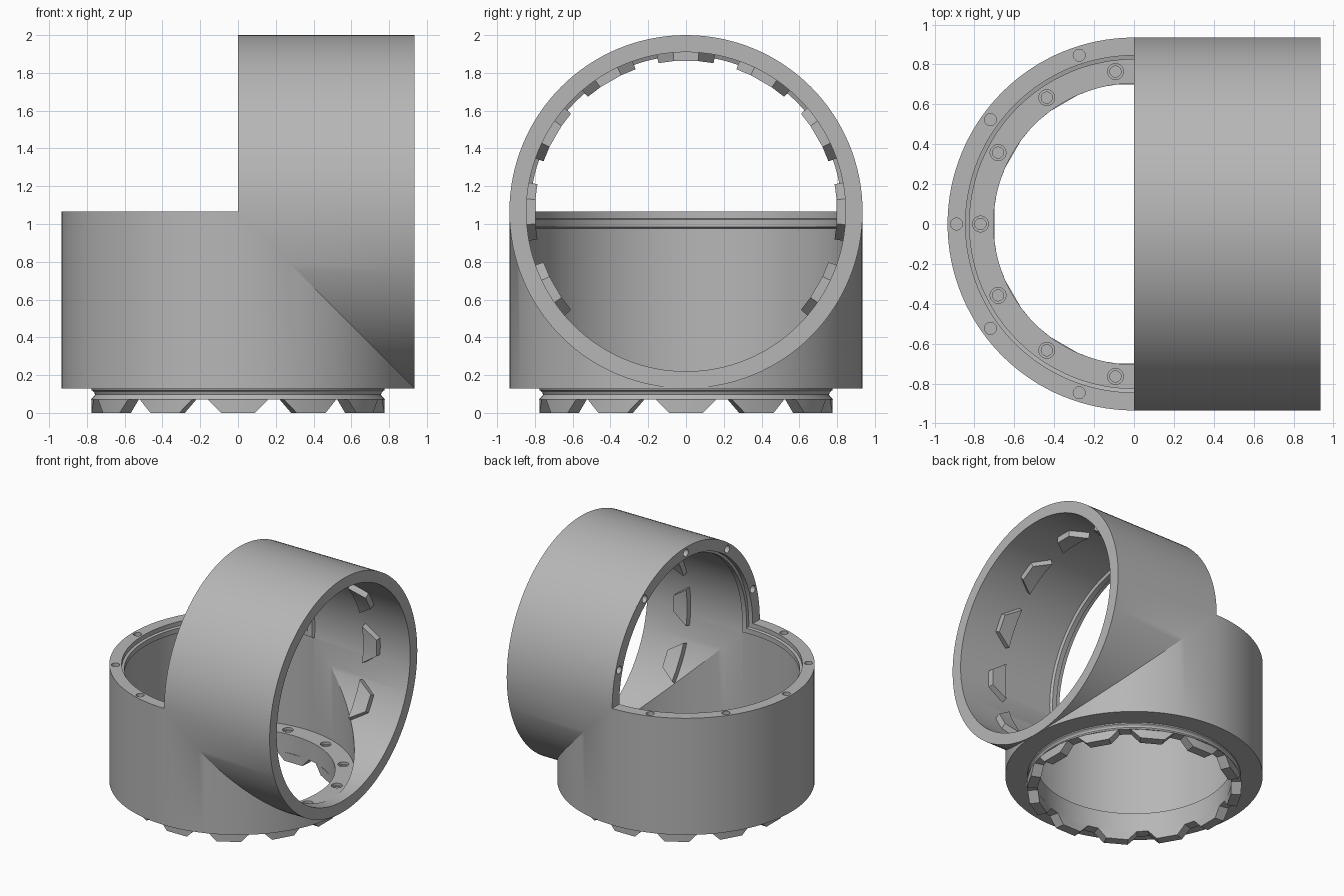
import bpy, bmesh
from math import sin, cos, radians, tau
from mathutils import Matrix, Vector

if "Cube" in bpy.data.objects:
    bpy.data.objects.remove(bpy.data.objects["Cube"])

R, BORE, NECK = 0.935, 0.845, 0.705      # outer wall, inner wall, neck opening
CENTRE = Matrix.Translation((0, 0, 2 - R))
# Mirrors the upright branch across the mitre plane into the sideways branch
FLIP = Matrix(((0, 0, -1, 0), (0, 1, 0, 0), (-1, 0, 0, 0), (0, 0, 0, 1)))

grey = bpy.data.materials.new("plain grey")
grey.use_nodes = True
grey.diffuse_color = (0.47, 0.47, 0.47, 1)
grey.node_tree.nodes["Principled BSDF"].inputs["Base Color"].default_value = grey.diffuse_color


def lathe(bm, profile, steps, matrix=Matrix()):
    """Revolve a closed (radius, height) profile about z."""
    rings = []
    for i in range(steps):
        a = tau * i / steps
        rings.append([bm.verts.new(matrix @ Vector((r * cos(a), r * sin(a), z)))
                      for r, z in profile])
    n = len(profile)
    for i in range(steps):
        p, q = rings[i], rings[(i + 1) % steps]
        for j in range(n):
            k = (j + 1) % n
            if profile[j][0] or profile[k][0]:
                bm.faces.new((p[j], q[j], q[k], p[k]))


def tooth(bm, angle, r_in, r_out, base, tip, half_base, half_tip):
    """Trapezoid tooth wrapped on a ring about z, from base height to tip height."""
    rows = []
    for da, z in ((-half_base, base), (-half_tip, tip), (half_tip, tip), (half_base, base)):
        a = radians(angle + da)
        rows.append([(r_in, a, z), (r_out, a, z)])
    # base edge points below the tip corners
    for da in (half_tip, -half_tip):
        a = radians(angle + da)
        rows.append([(r_in, a, base), (r_out, a, base)])
    v = [[bm.verts.new((r * cos(a), r * sin(a), z)) for r, a, z in row] for row in rows]
    for i in range(6):
        p, q = v[i], v[(i + 1) % 6]
        bm.faces.new((p[0], q[0], q[1], p[1]))
    for side in (0, 1):
        for loop in ((0, 1, 5), (1, 2, 4, 5), (2, 3, 4)):
            bm.faces.new([v[i][side] for i in loop])


def finish(bm, name, matrix=Matrix()):
    bmesh.ops.remove_doubles(bm, verts=bm.verts[:], dist=0.0001)
    bmesh.ops.dissolve_degenerate(bm, edges=bm.edges[:], dist=0.00001)
    bm.transform(matrix)
    bmesh.ops.recalc_face_normals(bm, faces=bm.faces[:])
    mesh = bpy.data.meshes.new(name)
    bm.to_mesh(mesh)
    bm.free()
    mesh.materials.append(grey)
    obj = bpy.data.objects.new(name, mesh)
    bpy.context.collection.objects.link(obj)
    return obj


def smooth(obj):
    bpy.ops.object.select_all(action='DESELECT')
    obj.select_set(True)
    bpy.context.view_layer.objects.active = obj
    bpy.ops.object.shade_smooth_by_angle(angle=radians(25))


# Elbow shell: two revolved branches, each trimmed at the mitre plane
snap_lip = [(BORE, -0.09), (0.825, -0.08), (0.825, -0.04), (BORE, -0.035), (BORE, 0)]
neck = [(0.775, -R), (0.775, -0.945), (0.762, -0.955), (0.757, -0.967),
        (0.764, -0.98), (0.78, -0.995), (NECK, -0.995)]
upright = [(R, 0), (R, -R)] + neck + [(NECK, -BORE), (BORE, -BORE)] + snap_lip
sideways = [(R, 0), (R, -R), (BORE, -R)] + snap_lip

shell = bmesh.new()
for profile, matrix in ((sideways, FLIP), (upright, Matrix())):
    part = bmesh.new()
    lathe(part, profile, 128)
    bmesh.ops.bisect_plane(part, geom=part.verts[:] + part.edges[:] + part.faces[:],
                           dist=0.00001, plane_co=(0, 0, 0), plane_no=(1, 0, 1),
                           clear_outer=True)
    part.transform(matrix)
    mesh = bpy.data.meshes.new("branch")
    part.to_mesh(mesh)
    part.free()
    shell.from_mesh(mesh)
    bpy.data.meshes.remove(mesh)
elbow = finish(shell, "elbow_shell", CENTRE)

# Blind holes in both open rims, and counterbored holes in the floor
rim_hole = [(0, -0.08), (0.03, -0.08), (0.03, 0.02), (0, 0.02)]
floor_hole = [(0, -0.07), (0.028, -0.07), (0.028, -0.02), (0.04, -0.02), (0.04, 0.015), (0, 0.015)]
holes = bmesh.new()
for branch in (Matrix(), FLIP):
    for k in range(-2, 3):
        a = radians(180 + 36 * k)
        spot = Matrix.Translation((0.89 * cos(a), 0.89 * sin(a), 0))
        lathe(holes, rim_hole, 20, branch @ spot)
for k in range(13):
    a = tau * k / 13
    lathe(holes, floor_hole, 20, Matrix.Translation((-0.77 * cos(a), 0.77 * sin(a), -BORE)))
cutter = finish(holes, "hole_cutter", CENTRE)
cutter.hide_render = True

drill = elbow.modifiers.new("holes", 'BOOLEAN')
drill.operation = 'DIFFERENCE'
drill.solver = 'EXACT'
drill.object = cutter
bpy.context.view_layer.objects.active = elbow
bpy.ops.object.modifier_apply(modifier=drill.name)
bpy.data.objects.remove(cutter)
smooth(elbow)

# Teeth under the neck
crown = bmesh.new()
for k in range(12):
    tooth(crown, 30 * k, NECK, 0.78, -0.994, R - 2, 11.8, 6.5)
smooth(finish(crown, "neck_teeth", CENTRE))

# Teeth inside the sideways branch, left out where the upright branch opens
socket = bmesh.new()
for k in range(12):
    if k not in (5, 6, 7):
        tooth(socket, 30 * k, 0.8, 0.855, -0.55, -0.67, 10.5, 4.6)
# the local +x side maps to the lower side, so turn the gap onto it
bmesh.ops.rotate(socket, verts=socket.verts[:], matrix=Matrix.Rotation(radians(180), 3, 'Z'))
smooth(finish(socket, "socket_teeth", CENTRE @ FLIP))
